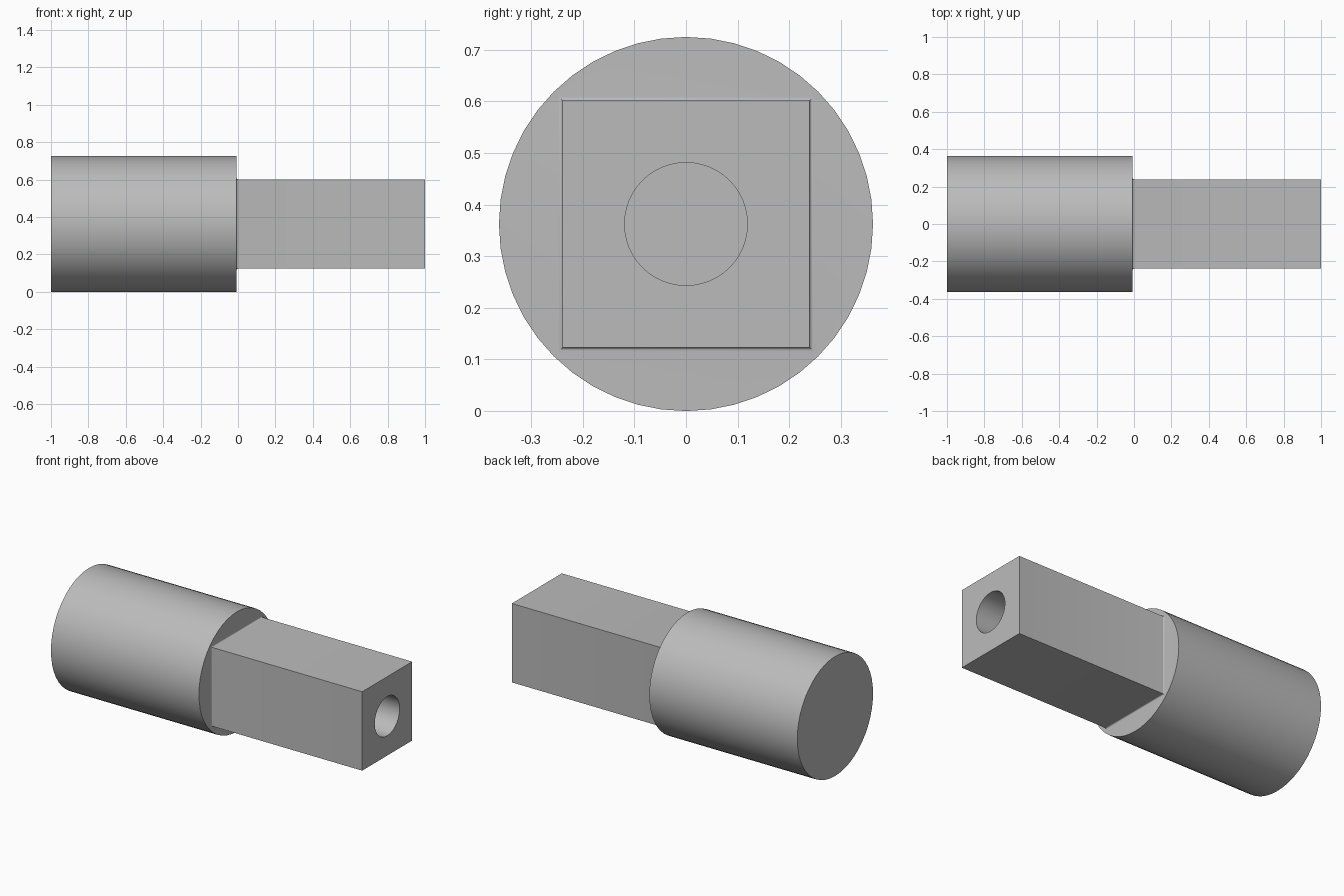
import bpy
import bmesh
from math import cos, sin, pi, radians

if "Cube" in bpy.data.objects:
    bpy.data.objects.remove(bpy.data.objects["Cube"], do_unlink=True)

RADIUS = 0.3625      # round body
HALF = 0.239         # half width of the square shank
BORE = 0.119         # hole radius
BORE_DEPTH = 0.75
STEP = -0.008        # where the round body ends
FILLET = 0.008
SIDES = 48

bm = bmesh.new()


def ring(points, x):
    verts = [bm.verts.new((x, y, z + RADIUS)) for y, z in points]
    for a, b in zip(verts, verts[1:] + verts[:1]):
        bm.edges.new((a, b))
    return verts


def circle(x, r):
    angles = [2 * pi * i / SIDES for i in range(SIDES)]
    return ring([(r * cos(a), r * sin(a)) for a in angles], x)


def square(x, h):
    return ring([(-h, -h), (h, -h), (h, h), (-h, h)], x)


def walls(first, second):
    n = len(first)
    for i in range(n):
        j = (i + 1) % n
        bm.faces.new((first[i], first[j], second[j], second[i]))


def flat_between(outer, inner):
    edges = [bm.edges.get((loop[i - 1], loop[i]))
             for loop in (outer, inner) for i in range(len(loop))]
    bmesh.ops.triangle_fill(bm, edges=edges, use_beauty=True, normal=(1, 0, 0))


# Round body
back = circle(-1, RADIUS)
shoulder = circle(STEP, RADIUS)
bm.faces.new(back)
walls(back, shoulder)

# Square shank with a small concave fillet at its root
profile = []
for i in range(5):
    a = pi / 2 * i / 4
    profile.append(square(STEP + FILLET * (1 - cos(a)),
                          HALF + FILLET * (1 - sin(a))))
profile.append(square(1, HALF))
flat_between(shoulder, profile[0])
for low, high in zip(profile, profile[1:]):
    walls(low, high)

# Blind hole in the end of the shank
mouth = circle(1, BORE)
bottom = circle(1 - BORE_DEPTH, BORE)
flat_between(profile[-1], mouth)
walls(mouth, bottom)
bm.faces.new(bottom)

bmesh.ops.recalc_face_normals(bm, faces=bm.faces)
mesh = bpy.data.meshes.new("stepped_shaft")
bm.to_mesh(mesh)
bm.free()
shaft = bpy.data.objects.new("stepped_shaft", mesh)
bpy.context.collection.objects.link(shaft)

# Plain grey metal
grey = bpy.data.materials.new("plain_grey")
grey.use_nodes = True
colour = (0.5, 0.5, 0.5, 1)
grey.diffuse_color = colour
grey.node_tree.nodes["Principled BSDF"].inputs["Base Color"].default_value = colour
mesh.materials.append(grey)

bpy.ops.object.select_all(action="DESELECT")
shaft.select_set(True)
bpy.context.view_layer.objects.active = shaft
bpy.ops.object.shade_smooth_by_angle(angle=radians(30))
